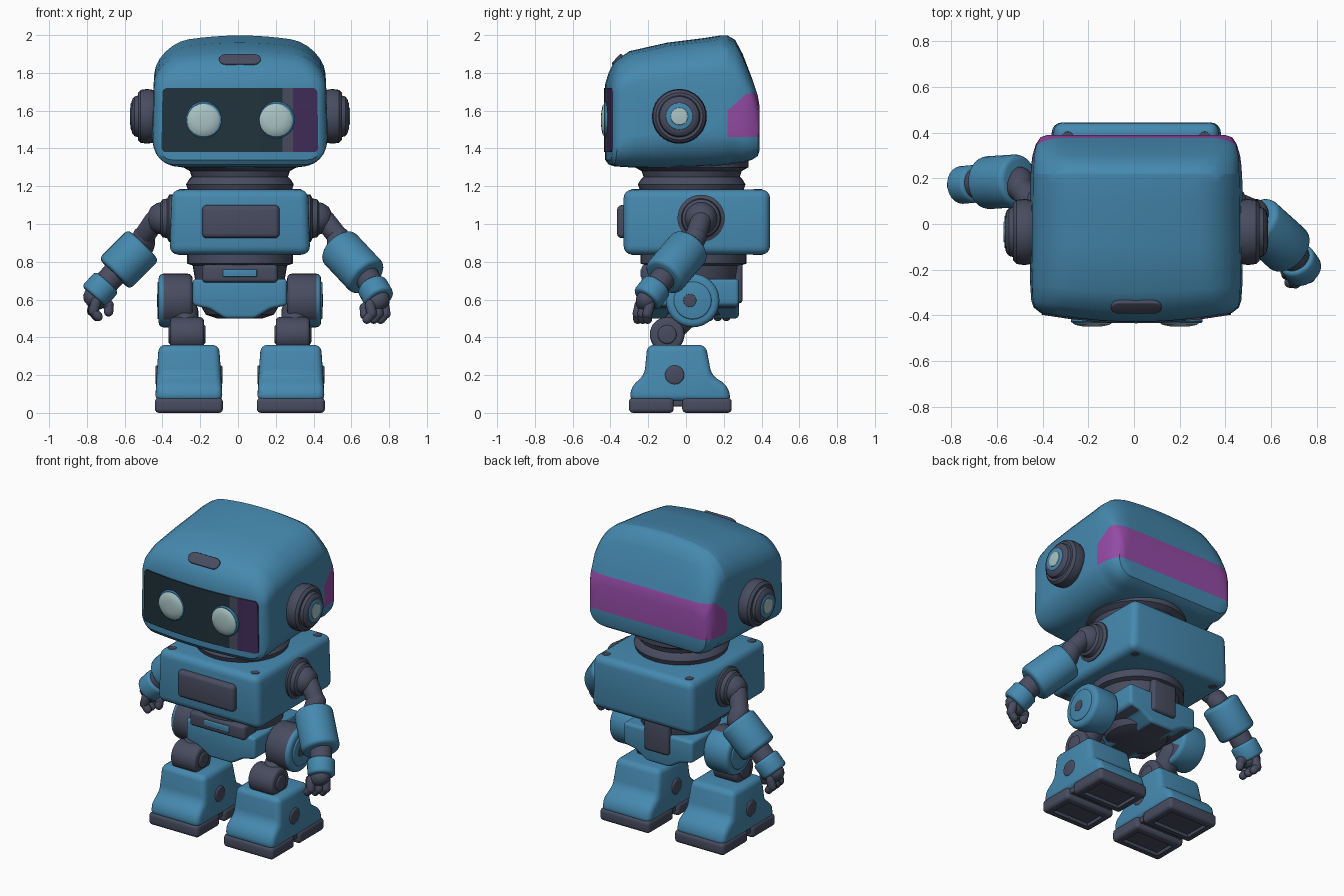
import bpy, bmesh, math
from mathutils import Vector

if bpy.data.objects.get("Cube"):
    bpy.data.objects.remove(bpy.data.objects["Cube"])


def material(name, rgb):
    m = bpy.data.materials.new(name)
    m.use_nodes = True
    m.diffuse_color = (*rgb, 1)
    m.node_tree.nodes["Principled BSDF"].inputs["Base Color"].default_value = (*rgb, 1)
    return m


BLUE = material("blue shell", (0.06, 0.25, 0.43))
DARK = material("dark grey", (0.065, 0.072, 0.115))
PURPLE = material("purple band", (0.30, 0.07, 0.38))
SCREEN = material("screen black", (0.015, 0.032, 0.045))
VIOLET = material("screen violet", (0.053, 0.026, 0.098))
LIGHT = material("pale light", (0.40, 0.55, 0.55))
MID = 0.01  # x of the body's centre line


def finish(name, bm, mats, rule=None):
    """Turn a bmesh into a smooth object; rule picks a material index per face."""
    bmesh.ops.recalc_face_normals(bm, faces=bm.faces)
    for f in bm.faces:
        f.smooth = True
        if rule:
            f.material_index = rule(f.calc_center_median(), f.normal)
    me = bpy.data.meshes.new(name)
    bm.to_mesh(me)
    bm.free()
    for m in mats:
        me.materials.append(m)
    me.set_sharp_from_angle(angle=math.radians(35))
    ob = bpy.data.objects.new(name, me)
    bpy.context.collection.objects.link(ob)
    return ob


def bridge(bm, rings):
    for a, b in zip(rings, rings[1:]):
        n = len(a)
        for i in range(n):
            bm.faces.new((a[i], a[(i + 1) % n], b[(i + 1) % n], b[i]))


def cut(bm, co, no):
    bmesh.ops.bisect_plane(bm, geom=bm.verts[:] + bm.edges[:] + bm.faces[:],
                           plane_co=co, plane_no=no)


def soften(bm, width):
    bmesh.ops.recalc_face_normals(bm, faces=bm.faces)
    edges = [e for e in bm.edges if e.calc_face_angle(0) > 0.2]
    bmesh.ops.bevel(bm, geom=edges, offset=width, segments=4, profile=0.5,
                    affect='EDGES', clamp_overlap=True)


def lathe(name, base, axis, profile, mat, seg=32, rule=None):
    """Spin (radius, height) points around an axis; ends are closed."""
    bm = bmesh.new()
    rot = Vector((0, 0, 1)).rotation_difference(Vector(axis)).to_matrix()
    pts = [(0, profile[0][1])] + profile + [(0, profile[-1][1])]
    rings = []
    for r, h in pts:
        r = max(r, 1e-4)
        rings.append([bm.verts.new(Vector(base) + rot @ Vector(
            (r * math.cos(t * math.tau / seg), r * math.sin(t * math.tau / seg), h)))
            for t in range(seg)])
    bridge(bm, rings)
    bmesh.ops.remove_doubles(bm, verts=bm.verts, dist=5e-4)
    return finish(name, bm, mat if isinstance(mat, list) else [mat], rule)


def drum(name, a, b, r, mat, edge=0.02, rule=None):
    """Cylinder from a to b with rounded rims."""
    a, b = Vector(a), Vector(b)
    L = (b - a).length
    q = [(math.cos(k * math.pi / 6), math.sin(k * math.pi / 6)) for k in range(4)]
    prof = [(r - edge + edge * c, edge - edge * s) for c, s in reversed(q)]
    prof += [(r - edge + edge * c, L - edge + edge * s) for c, s in q]
    return lathe(name, a, b - a, prof, mat, rule=rule)


def capsule(name, a, b, r):
    d = (Vector(b) - Vector(a)).normalized() * r
    return drum(name, Vector(a) - d, Vector(b) + d, r, DARK, edge=r)


def prism(name, pts, place, a, b, bevel, mats, shape=None, rule=None, recess=0):
    """Extrude a 2D outline between depths a and b, round its edges, hollow its underside."""
    bm = bmesh.new()
    rings = [[bm.verts.new(place(u, v, d)) for u, v in pts] for d in (a, b)]
    bridge(bm, rings)
    for r in rings:
        bm.faces.new(r)
    for v in bm.verts:
        if shape:
            v.co = shape(v.co)
    soften(bm, bevel)
    if recess:
        base = min(bm.faces, key=lambda f: f.calc_center_median().z - f.calc_area())
        bmesh.ops.inset_region(bm, faces=[base], thickness=recess)
        bmesh.ops.inset_region(bm, faces=[base], thickness=.008, depth=-recess / 2)
    return finish(name, bm, mats, rule)


def box(name, lo, hi, bevel, mat, shape=None, recess=0):
    pts = [(lo[0], lo[1]), (hi[0], lo[1]), (hi[0], hi[1]), (lo[0], hi[1])]
    return prism(name, pts, lambda x, y, z: Vector((x, y, z)), lo[2], hi[2], bevel, [mat],
                 shape, recess=recess)


def loft(sections):
    """Rounded rectangles (y, half width, z low, z high, radius) with bowed front and crown."""
    bm, rings = bmesh.new(), []
    arc = [k * math.pi / 12 for k in range(7)]
    for y, hx, z0, z1, r in sections:
        half = [(-hx + r - r * math.cos(a), r - r * math.sin(a)) for a in arc]
        mid = [((hx - r) * (k / 4 - 1), 0) for k in range(1, 8)]
        row = half + mid + [(-x, d) for x, d in reversed(half)]
        ring = [(x, z1 - d) for x, d in row] + [(x, z0 + d) for x, d in reversed(row)]
        bow = 0.22 * min(1, max(0, -y / 0.4))
        rings.append([bm.verts.new((x * (1 - .12 * max(0, z - 1.6)) + MID, y + bow * x * x,
                                    z - .9 * max(0, z - 1.72) * x * x)) for x, z in ring])
    bridge(bm, rings)
    for r in (rings[0], rings[-1]):
        n = len(r)
        for k in range(n // 2 - 1):
            bm.faces.new((r[k], r[k + 1], r[n - 2 - k], r[n - 1 - k]))
    return bm


# Head shell with a band painted round the back
head = loft([(-0.428, .42, 1.34, 1.74, .06), (-0.41, .45, 1.315, 1.80, .1),
             (-0.38, .46, 1.305, 1.86, .13), (-0.3, .465, 1.30, 1.915, .16),
             (-0.1, .465, 1.30, 1.96, .18), (0.1, .465, 1.305, 1.985, .18),
             (0.18, .465, 1.31, 1.998, .18), (0.22, .463, 1.314, 1.998, .18),
             (0.26, .46, 1.32, 1.975, .18), (0.3, .455, 1.325, 1.90, .15),
             (0.35, .44, 1.34, 1.77, .12), (0.38, .42, 1.36, 1.68, .09),
             (0.39, .39, 1.39, 1.62, .06)])
for co, no in (((0, 0, 1.46), (0, 0, 1)), ((0, 0, 1.69), (0, 0, 1)),
               ((0, .22, 1.6), (0, 1, 0)), ((0, .22, 1.6), (0, -0.9, 1))):
    cut(head, co, no)
finish("head", head, [BLUE, PURPLE], lambda c, n: int(
    c.y > .22 and 1.46 < c.z < 1.69 and c.z - 1.6 < 0.9 * (c.y - .22)))

# Face screen, eyes and brow slot
screen = loft([(-0.41, .415, 1.38, 1.72, .025), (-0.435, .415, 1.38, 1.72, .025)])
for x in (.235, .29):
    cut(screen, (x, 0, 0), (1, 0, 0))
finish("face_screen", screen, [SCREEN, DARK, VIOLET],
       lambda c, n: int(c.x > .235) + int(c.x > .29))
for side, x in (("right", -.183), ("left", .2)):
    lathe(side + "_eye_ring", (x + .004, -.41, 1.552), (0, -1, 0),
          [(.097, 0), (.097, .018), (.09, .024)], BLUE)
    lathe(side + "_eye", (x, -.412, 1.55), (0, -1, 0),
          [(.09, 0), (.088, .02), (.075, .03), (.045, .036), (.02, .038)], LIGHT)
brow = [(sx * .075 + .036 * math.cos(a), .036 * math.sin(a)) for sx, a0 in ((1, -.5), (-1, .5))
        for a in [math.pi * (a0 + k / 8) for k in range(9)]]
slot = prism("brow_slot", brow, lambda u, v, d: Vector((u, v, d)), -.03, .012, .006, [DARK])
slot.location = (MID, -.362, 1.868)
slot.rotation_euler = (math.radians(46), 0, 0)

# Neck
lathe("neck", (MID, .03, 0), (0, 0, 1), [(.26, 1.15), (.275, 1.18), (.285, 1.21), (.27, 1.235),
                                         (.255, 1.25), (.265, 1.28), (.3, 1.3), (.3, 1.36)], DARK)

# Torso, chest plate and corner screws
box("torso", (MID - .372, -.33, .838), (MID + .372, .445, 1.182), .045, BLUE,
    lambda c: Vector((c.x * (0.97 if c.z > 1 else 1), c.y, c.z)))
box("chest_plate", (-.19, -.365, .925), (.22, -.3, 1.1), .025, DARK)
for x in (MID - .3, MID + .3):
    for y in (-.265, .38):
        drum("torso_screw", (x, y, .835), (x, y, 1.185), .025, DARK, .004)

# Waist, belt and pelvis
lathe("waist", (MID, .04, 0), (0, 0, 1),
      [(.12, .5), (.18, .52), (.215, .58), (.24, .72), (.25, .78), (.28, .79), (.28, .86)], DARK)
prism("pelvis", [(-.25, .71), (-.25, .57), (-.16, .55), (-.08, .5), (.08, .5), (.16, .55),
                 (.25, .57), (.25, .71)], lambda x, z, y: Vector((x + MID, y, z)), -.2, .28, .02,
      [BLUE, DARK], rule=lambda c, n: int(n.z < -.95))
box("belt", (MID - .2, -.235, .69), (MID + .2, -.1, .785), .02, DARK)
box("belt_slit", (MID - .09, -.242, .72), (MID + .09, -.22, .76), .006, BLUE)
box("back_belt", (MID - .09, .2, .58), (MID + .09, .3, .8), .02, DARK)

# Parts mirrored left and right
for side, s in (("right", -1), ("left", 1)):
    def at(x, y, z):
        return Vector((MID + s * x, y, z))

    # Ear
    lathe(side + "_ear", at(.44, -.035, 1.57), (s, 0, 0),
          [(.13, 0), (.14, .02), (.145, .05), (.14, .085), (.125, .1), (.11, .1), (.105, .118),
           (.09, .13), (.075, .134)], DARK)
    drum(side + "_ear_disc", at(.55, -.035, 1.57), at(.578, -.035, 1.57), .072, BLUE, .006)
    drum(side + "_ear_light", at(.55, -.035, 1.57), at(.582, -.035, 1.57), .046, LIGHT, .004)
    # Shoulder
    lathe(side + "_shoulder", at(.34, .08, 1.03), (s, 0, 0),
          [(.125, 0), (.125, .035), (.105, .045), (.1, .07), (.085, .08), (.08, .1), (.06, .13),
           (.03, .145)], DARK)
    # Hip and knee
    drum(side + "_hip", at(.25, .035, .595), at(.43, .035, .595), .142, [DARK, BLUE], .025,
         lambda c, n: int(abs(c.x - MID) > .4 or c.y > .1 or c.z < .5))
    drum(side + "_hip_cap", at(.41, .035, .595), at(.437, .035, .595), .1, BLUE, .008)
    drum(side + "_hip_bolt", at(.41, .02, .595), at(.44, .02, .595), .035, DARK, .004)
    capsule(side + "_thigh", at(.29, .02, .54), at(.29, -.09, .43), .07)
    drum(side + "_knee", at(.19, -.1, .415), at(.37, -.1, .415), .092, DARK, .02)
    drum(side + "_knee_hub", at(.182, -.1, .415), at(.378, -.1, .415), .05, DARK, .01)
    # Boot with a split sole
    foot = at(.27, 0, 0).x
    prism(side + "_boot", [(-.298, .06), (-.29, .14), (-.22, .2), (-.205, .36), (.105, .36),
                           (.135, .2), (.22, .145), (.24, .06)],
          lambda y, z, x: Vector((x, y, z)), foot - .178, foot + .178, .035, [BLUE],
          lambda c: Vector((foot + (c.x - foot) * (1 - .4 * max(0, c.z - .1)), c.y, c.z)))
    for part, y0, y1 in (("front", -.302, -.065), ("back", -.02, .242)):
        box(f"{side}_{part}_sole", (foot - .18, y0, 0), (foot + .18, y1, .08), .022, DARK,
            recess=.035)
    box(side + "_sole_bridge", (foot - .16, -.1, .035), (foot + .16, .02, .08), .005, DARK)
    drum(side + "_ankle_bolt", (foot - .178, -.06, .2), (foot + .178, -.06, .2), .052, DARK, .012)

# Arms, each posed by its own joints: shoulder, elbow, forearm start and end, cuff end
poses = {
    "right": ((-.44, .09, 1.02), (-.5, .16, .93), (-.5, .19, .89), (-.655, .18, .735), (-.765, .17, .615)),
    "left": ((.46, .08, 1.02), (.53, .05, .93), (.53, .02, .88), (.685, -.12, .715), (.75, -.21, .6)),
}
for side, pose in poses.items():
    shoulder, elbow, start, end, tip = map(Vector, pose)
    capsule(side + "_upper_arm", shoulder, elbow, .055)
    capsule(side + "_elbow", elbow, start, .06)
    drum(side + "_forearm", start, end, .116, BLUE, .025)
    d = (tip - end).normalized()
    drum(side + "_wrist", end - d * .03, tip, .066, DARK)
    drum(side + "_cuff", end.lerp(tip, .35), tip, .083, BLUE, .018)
    # Palm, curled fingers and thumb
    inward = Vector((-math.copysign(1, tip.x), 0, 0))
    palm = tip + inward * .02 + Vector((0, 0, -.015))
    capsule(side + "_palm", tip, palm, .055)
    across = d.cross(Vector((0, 0, 1))).normalized()
    for i in (-1, 0, 1):
        root = palm + across * i * .045 + d * .015
        knuckle = root + d * .02 + Vector((0, 0, -.035))
        capsule(side + "_finger", root, knuckle, .027)
        capsule(side + "_fingertip", knuckle, knuckle + inward * .025 + Vector((0, 0, -.03)), .024)
    thumb = palm + inward * .06 + Vector((0, 0, -.03))
    capsule(side + "_thumb", palm, thumb, .028)
    capsule(side + "_thumb_tip", thumb, thumb + Vector((0, -.01, -.035)), .025)
